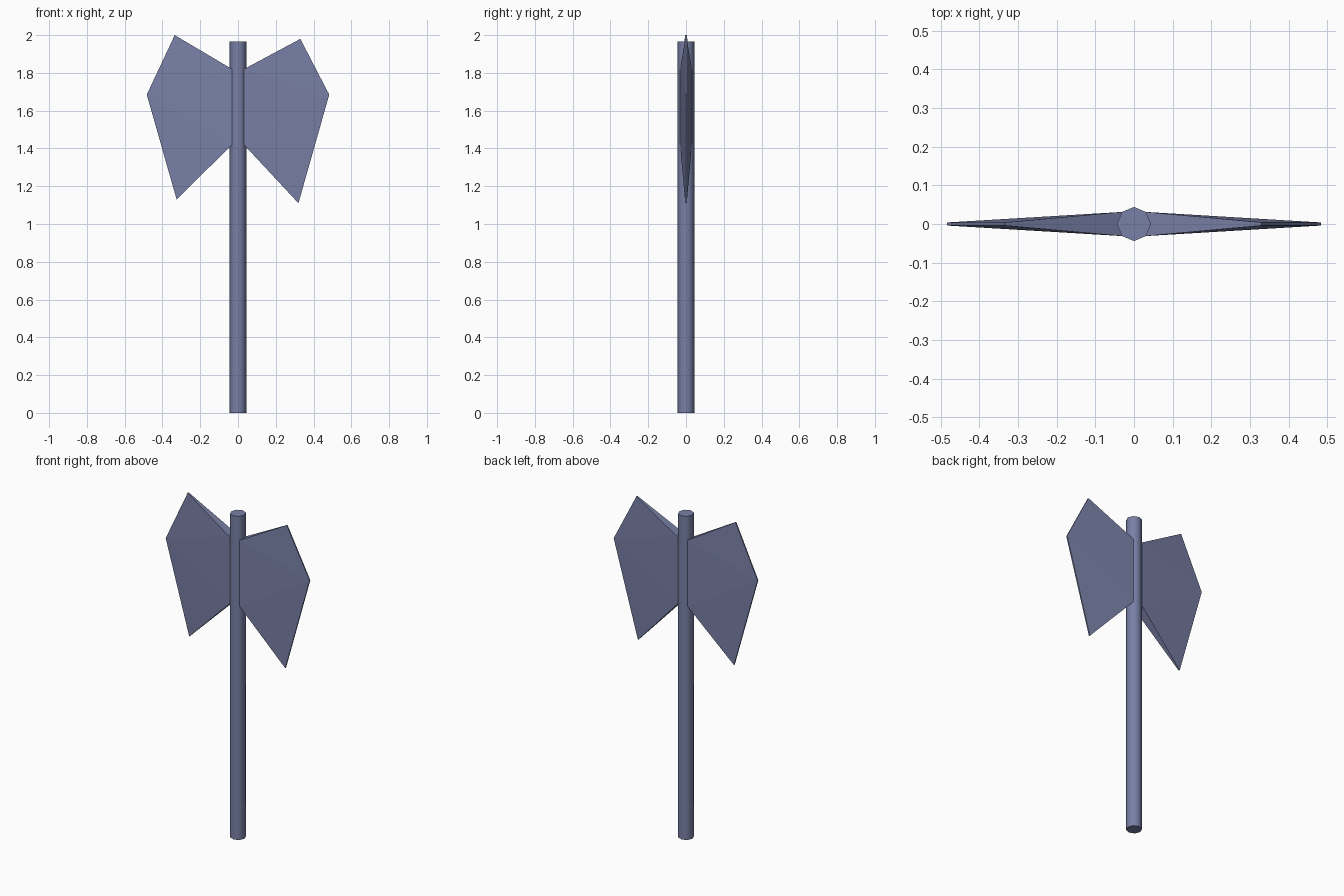
import bpy, bmesh, math

if "Cube" in bpy.data.objects:
    bpy.data.objects.remove(bpy.data.objects["Cube"])

R, H = 0.044, 1.965          # handle radius and height

# Slate blue for every part
slate = bpy.data.materials.new("slate_blue")
slate.diffuse_color = (0.19, 0.215, 0.38, 1)
slate.use_nodes = True
slate.node_tree.nodes["Principled BSDF"].inputs["Base Color"].default_value = slate.diffuse_color


def blade(name, outline):
    """Wedge: thick at the two root points, thin along the cutting edge.
    Each outline point is (x, z, half thickness)."""
    bm = bmesh.new()
    front = [bm.verts.new((x, -t, z)) for x, z, t in outline]
    back = [bm.verts.new((x, t, z)) for x, z, t in outline]
    # Each side folds along the lines from the root to the outermost point
    for side in (front, back):
        for tri in ((0, 1, 2), (0, 2, 4), (2, 3, 4)):
            bm.faces.new([side[i] for i in tri])
    # Rim around the outline
    n = len(outline)
    for i in range(n):
        j = (i + 1) % n
        bm.faces.new((front[i], back[i], back[j], front[j]))
    bmesh.ops.recalc_face_normals(bm, faces=bm.faces)
    mesh = bpy.data.meshes.new(name)
    bm.to_mesh(mesh)
    bm.free()
    mesh.materials.append(slate)
    obj = bpy.data.objects.new(name, mesh)
    bpy.context.collection.objects.link(obj)
    return obj


# Handle: eight-sided rod with a corner on each axis, smooth sides
bpy.ops.mesh.primitive_cylinder_add(vertices=8, radius=R, depth=H,
                                    location=(0, 0, H / 2))
handle = bpy.context.object
handle.name = "handle"
handle.data.materials.append(slate)
bpy.ops.object.shade_smooth_by_angle(angle=math.radians(50))

# Blades: roots meet the diagonal corners of the handle
root = R * math.sqrt(0.5)
edge = 0.004
blade("right_blade", [(root, 1.82, root), (0.33, 1.98, edge),
                      (0.483, 1.685, edge), (0.32, 1.11, edge),
                      (root, 1.42, root)])
blade("left_blade", [(-root, 1.82, root), (-0.335, 2.0, edge),
                     (-0.483, 1.685, edge), (-0.325, 1.13, edge),
                     (-root, 1.42, root)])
